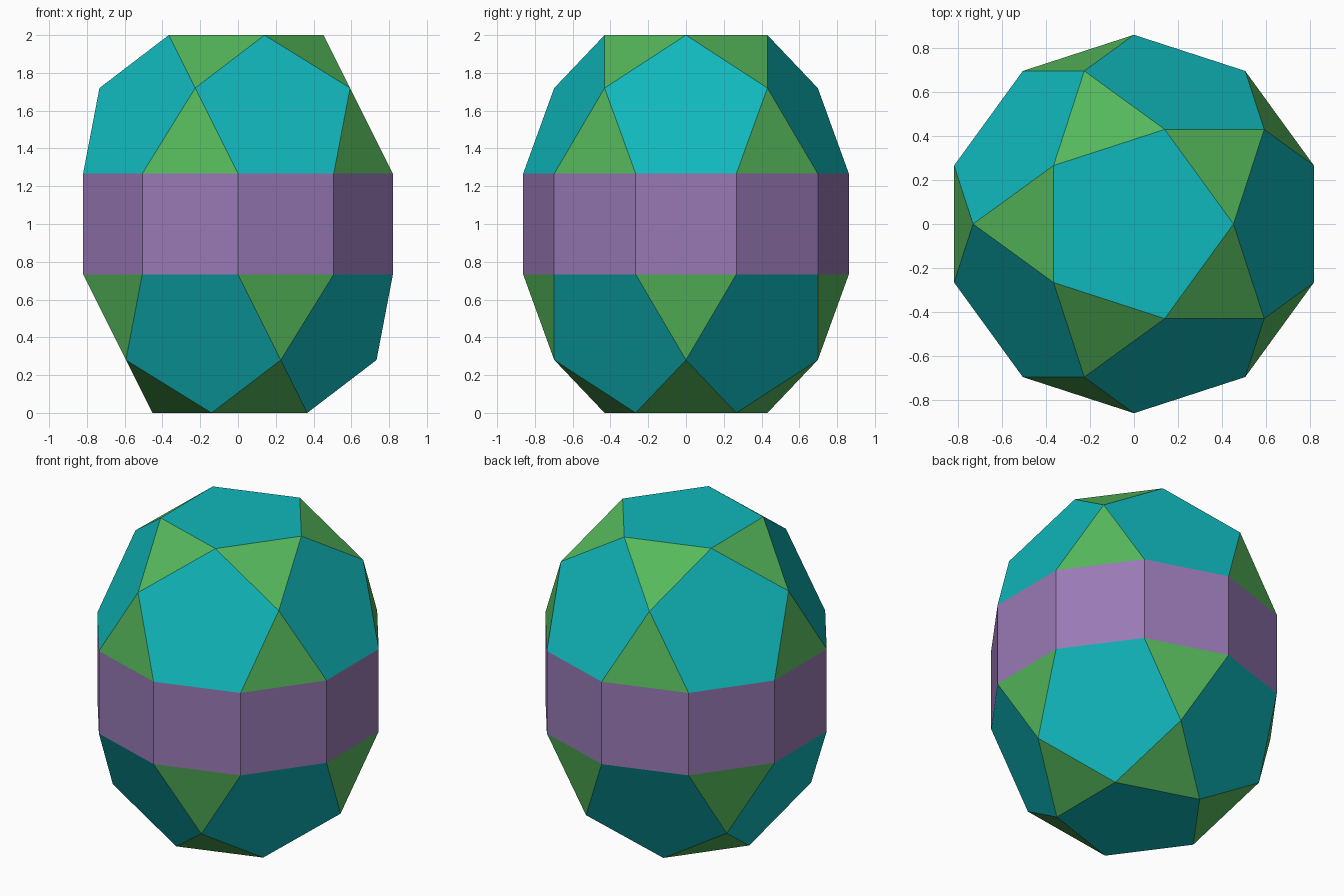
import bpy, bmesh
from math import sqrt, sin, cos, radians, pi

cube = bpy.data.objects.get("Cube")
if cube:
    bpy.data.objects.remove(cube)


def make_material(name, rgb):
    mat = bpy.data.materials.new(name)
    mat.use_nodes = True
    mat.diffuse_color = (*rgb, 1)
    mat.node_tree.nodes["Principled BSDF"].inputs["Base Color"].default_value = (*rgb, 1)
    return mat


# One colour for each kind of face, looked up by its number of sides
colours = {
    3: make_material("green", (0.091, 0.479, 0.105)),
    4: make_material("purple", (0.314, 0.191, 0.462)),
    5: make_material("teal", (0.0052, 0.479, 0.503)),
}

# Proportions, all from one shared edge length
penta_r = 1 / (2 * sin(pi / 5))             # pentagon radius per edge
rotunda_h = sqrt(1 + 2 / sqrt(5))           # dome height per edge
edge = 2 / (1 + 2 * rotunda_h)
cap_r, mid_r = penta_r * edge, rotunda_h * edge
belt_r = edge / (2 * sin(pi / 10))
cap_z = 1.0
belt_z = edge / 2
mid_z = belt_z + penta_r * edge

bm = bmesh.new()


def ring(count, radius, start, z):
    angles = [radians(start + k * 360 / count) for k in range(count)]
    return [bm.verts.new((radius * cos(a), radius * sin(a), 1 + z)) for a in angles]


def dome(side, turn):
    """Half a shell: cap pentagon, five pentagons and ten triangles."""
    cap = ring(5, cap_r, turn, side * cap_z)
    mid = ring(5, mid_r, turn + 36, side * mid_z)
    belt = ring(10, belt_r, turn + 18, side * belt_z)
    bm.faces.new(cap)
    for k in range(5):
        bm.faces.new((cap[k], cap[(k + 1) % 5], mid[k]))
        bm.faces.new((mid[k], belt[2 * k], belt[2 * k + 1]))
        bm.faces.new((cap[k], mid[k], belt[2 * k], belt[2 * k - 1], mid[k - 1]))
    return belt


# Upper dome, and lower dome turned half way round
upper = dome(1, 0)
lower = dome(-1, 180)

# Belt of ten squares
for k in range(10):
    n = (k + 1) % 10
    bm.faces.new((upper[k], upper[n], lower[(n + 5) % 10], lower[(k + 5) % 10]))

bmesh.ops.recalc_face_normals(bm, faces=bm.faces[:])
slots = sorted(colours)
for face in bm.faces:
    face.material_index = slots.index(len(face.verts))

mesh = bpy.data.meshes.new("polyhedron")
bm.to_mesh(mesh)
bm.free()
for sides in slots:
    mesh.materials.append(colours[sides])
bpy.context.collection.objects.link(bpy.data.objects.new("polyhedron", mesh))
